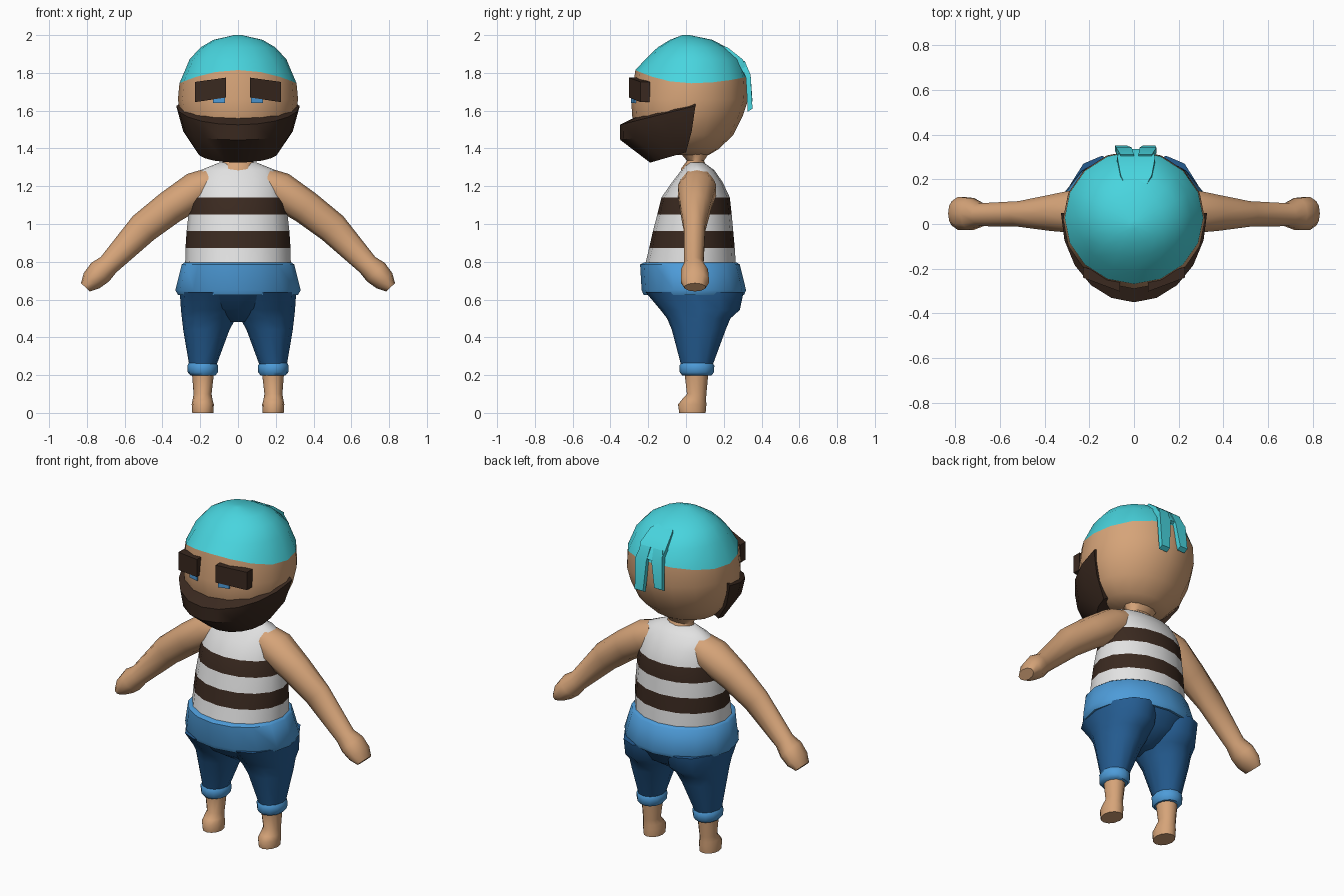
import bpy, bmesh, math
from mathutils import Vector


def material(name, rgb):
    m = bpy.data.materials.new(name)
    m.diffuse_color = (*rgb, 1)
    return m


SKIN = material("skin", (0.67, 0.37, 0.19))
CYAN = material("cyan_cloth", (0.065, 0.66, 0.73))
BROWN = material("dark_brown", (0.042, 0.022, 0.014))
WHITE = material("white_cloth", (0.76, 0.76, 0.76))
LIGHT = material("light_blue", (0.075, 0.33, 0.69))
NAVY = material("dark_blue", (0.018, 0.107, 0.283))


def skin(name, sections, mats, bands=None, angle=50):
    """Join point loops into a closed skin; bands gives a material per gap."""
    bm = bmesh.new()
    loops = [[bm.verts.new(p) for p in s] for s in sections]
    n = len(loops[0])
    for k in range(len(loops) - 1):
        for i in range(n):
            j = (i + 1) % n
            f = bm.faces.new((loops[k][i], loops[k][j], loops[k + 1][j], loops[k + 1][i]))
            f.material_index = bands[k] if bands else 0
    for loop, b in ((loops[0], 0), (loops[-1], -1)):
        bm.faces.new(loop).material_index = bands[b] if bands else 0
    bmesh.ops.recalc_face_normals(bm, faces=bm.faces)
    me = bpy.data.meshes.new(name)
    bm.to_mesh(me)
    bm.free()
    for m in mats:
        me.materials.append(m)
    ob = bpy.data.objects.new(name, me)
    bpy.context.collection.objects.link(ob)
    bpy.context.view_layer.objects.active = ob
    ob.select_set(True)
    bpy.ops.object.shade_smooth_by_angle(angle=math.radians(angle))
    ob.select_set(False)
    return ob


def ring(z, x0, x1, y0, y1, n=16, lift=None):
    """Horizontal oval loop between the given limits, starting at the front."""
    pts = []
    for i in range(n):
        a = 2 * math.pi * i / n
        s, c = math.sin(a), -math.cos(a)
        pts.append(((x0 + x1) / 2 + (x1 - x0) / 2 * s,
                    (y0 + y1) / 2 + (y1 - y0) / 2 * c,
                    z + (lift(c) if lift else 0)))
    return pts


def oval(z, rx, y0, y1, **kw):
    return ring(z, -rx, rx, y0, y1, **kw)


# Head and cap share a wavy brow line
def brow_line(c):
    return (0.07 if c < 0 else 0.035) * c * c


edge = oval(1.745, 0.31, -0.268, 0.325, lift=brow_line)
skin("head", [oval(1.365, 0.09, -0.05, 0.12), oval(1.395, 0.19, -0.14, 0.17),
              oval(1.47, 0.265, -0.25, 0.25), oval(1.57, 0.305, -0.285, 0.30),
              oval(1.66, 0.318, -0.29, 0.33), edge], [SKIN])
skin("cap", [edge, oval(1.872, 0.256, -0.215, 0.288), oval(1.935, 0.198, -0.15, 0.215),
             oval(1.975, 0.13, -0.085, 0.14), oval(2.0, 0.02, -0.02, 0.02)], [CYAN])


# Knotted cloth ends hanging behind the cap
def strip(name, path, thick=0.025):
    skin(name, [[(x0, y, z), (x1, y, z), (x1, y - thick, z - thick * 0.6),
                 (x0, y - thick, z - thick * 0.6)] for x0, x1, y, z in path], [CYAN], angle=30)


strip("cap_knot", [(-0.02, 0.03, 0.13, 1.965), (-0.06, 0.08, 0.22, 1.935),
                   (-0.075, 0.095, 0.30, 1.872), (-0.06, 0.08, 0.335, 1.80)])
strip("cap_tail_long", [(0.02, 0.08, 0.31, 1.865), (0.025, 0.10, 0.342, 1.79), (0.04, 0.095, 0.352, 1.61)])
strip("cap_tail_short", [(-0.06, 0.0, 0.31, 1.865), (-0.08, -0.01, 0.342, 1.79), (-0.085, -0.035, 0.352, 1.65)])

# Beard: profile swept around the jaw (half width, front y, rear y, front z, rear z)
profile = [(0.295, -0.28, 0.05, 1.56, 1.645), (0.327, -0.35, 0.05, 1.525, 1.625),
           (0.29, -0.348, 0.03, 1.445, 1.49), (0.215, -0.19, 0.0, 1.325, 1.38),
           (0.14, -0.08, 0.0, 1.385, 1.42)]
cols = []
for i in range(-5, 6):
    t = math.radians(18 * i)
    c = math.cos(t)
    cols.append([(rx * math.sin(t), yr + (yf - yr) * c, zf + (zr - zf) * (1 - c))
                 for rx, yf, yr, zf, zr in profile])
skin("beard", cols, [BROWN], angle=35)


# Slanted plates on the face: four corners at inner and outer ends
def plate(name, inner, outer, depth, mat):
    skin(name, [[(x, y, z0), (x, y, z1), (x, y + depth, z1), (x, y + depth, z0)]
                for x, y, z0, z1 in (inner, outer)], [mat], angle=20)


for s, side in ((1, "left"), (-1, "right")):
    plate(side + "_eyebrow", (s * 0.063, -0.302, 1.67, 1.775), (s * 0.228, -0.24, 1.645, 1.752), 0.05, BROWN)
    plate(side + "_eye", (s * 0.07, -0.291, 1.64, 1.70), (s * 0.132, -0.274, 1.64, 1.70), 0.009, LIGHT)

# Neck and striped vest
skin("neck", [oval(1.25, 0.10, -0.03, 0.13, n=12), oval(1.295, 0.095, -0.025, 0.115, n=12),
              oval(1.335, 0.08, 0.005, 0.095, n=12), oval(1.40, 0.12, -0.05, 0.14, n=12)], [SKIN])
skin("vest", [oval(0.77, 0.28, -0.22, 0.265), oval(0.873, 0.278, -0.195, 0.258),
              oval(0.963, 0.272, -0.175, 0.25), oval(1.05, 0.262, -0.152, 0.242),
              oval(1.14, 0.25, -0.13, 0.232), oval(1.22, 0.23, -0.075, 0.195),
              oval(1.285, 0.20, -0.025, 0.15), oval(1.325, 0.10, 0.01, 0.095)],
     [WHITE, BROWN], [0, 1, 0, 1, 0, 0, 0])

# Waistband and seat of the trousers
skin("waistband", [oval(0.795, 0.285, -0.225, 0.27), oval(0.785, 0.298, -0.243, 0.285),
                   oval(0.65, 0.332, -0.235, 0.318), oval(0.625, 0.318, -0.225, 0.308)], [LIGHT])
skin("trouser_seat", [oval(0.64, 0.305, -0.215, 0.305), oval(0.55, 0.22, -0.13, 0.25),
                      oval(0.48, 0.06, -0.02, 0.14)], [NAVY])


def limb(name, path, mat, s, n=10):
    """Arm skin: path rows are x, z, half height, front y, back y."""
    secs = []
    for k, (x, z, h, y0, y1) in enumerate(path):
        a, b = path[max(k - 1, 0)], path[min(k + 1, len(path) - 1)]
        d = Vector((b[0] - a[0], b[1] - a[1])).normalized()
        sec = []
        for i in range(n):
            t = 2 * math.pi * i / n
            u = h * math.cos(t)
            sec.append((s * (x - d.y * u), (y0 + y1) / 2 + (y1 - y0) / 2 * math.sin(t), z + d.x * u))
        secs.append(sec)
    skin(name, secs, [mat])


def leg_part(name, rows, mat, s):
    skin(name, [ring(z, s * a, s * b, y0, y1, n=12) for z, a, b, y0, y1 in rows], [mat])


# Arms and legs on both sides
for s, side in ((1, "left"), (-1, "right")):
    limb(side + "_arm", [(0.14, 1.215, 0.085, -0.03, 0.15), (0.22, 1.18, 0.098, -0.048, 0.165),
                         (0.36, 1.088, 0.09, -0.035, 0.135), (0.50, 0.98, 0.084, -0.015, 0.105),
                         (0.685, 0.785, 0.058, -0.012, 0.095), (0.73, 0.745, 0.068, -0.03, 0.12),
                         (0.775, 0.70, 0.058, -0.03, 0.125), (0.808, 0.665, 0.032, -0.01, 0.105)],
         SKIN, s)
    leg_part(side + "_trouser_leg", [(0.64, -0.02, 0.308, -0.215, 0.305), (0.545, -0.01, 0.302, -0.135, 0.285),
                                     (0.50, 0.012, 0.297, -0.1, 0.235), (0.44, 0.045, 0.29, -0.075, 0.21),
                                     (0.25, 0.115, 0.258, -0.025, 0.14)], NAVY, s)
    leg_part(side + "_cuff", [(0.265, 0.115, 0.26, -0.025, 0.14), (0.25, 0.105, 0.268, -0.035, 0.15),
                              (0.215, 0.107, 0.266, -0.033, 0.148), (0.198, 0.12, 0.25, -0.02, 0.135)], LIGHT, s)
    leg_part(side + "_foot", [(0.23, 0.125, 0.245, -0.01, 0.12), (0.10, 0.14, 0.235, 0.005, 0.108),
                              (0.07, 0.135, 0.24, -0.022, 0.106), (0.045, 0.128, 0.245, -0.042, 0.108),
                              (0.0, 0.13, 0.242, -0.036, 0.104)], SKIN, s)
